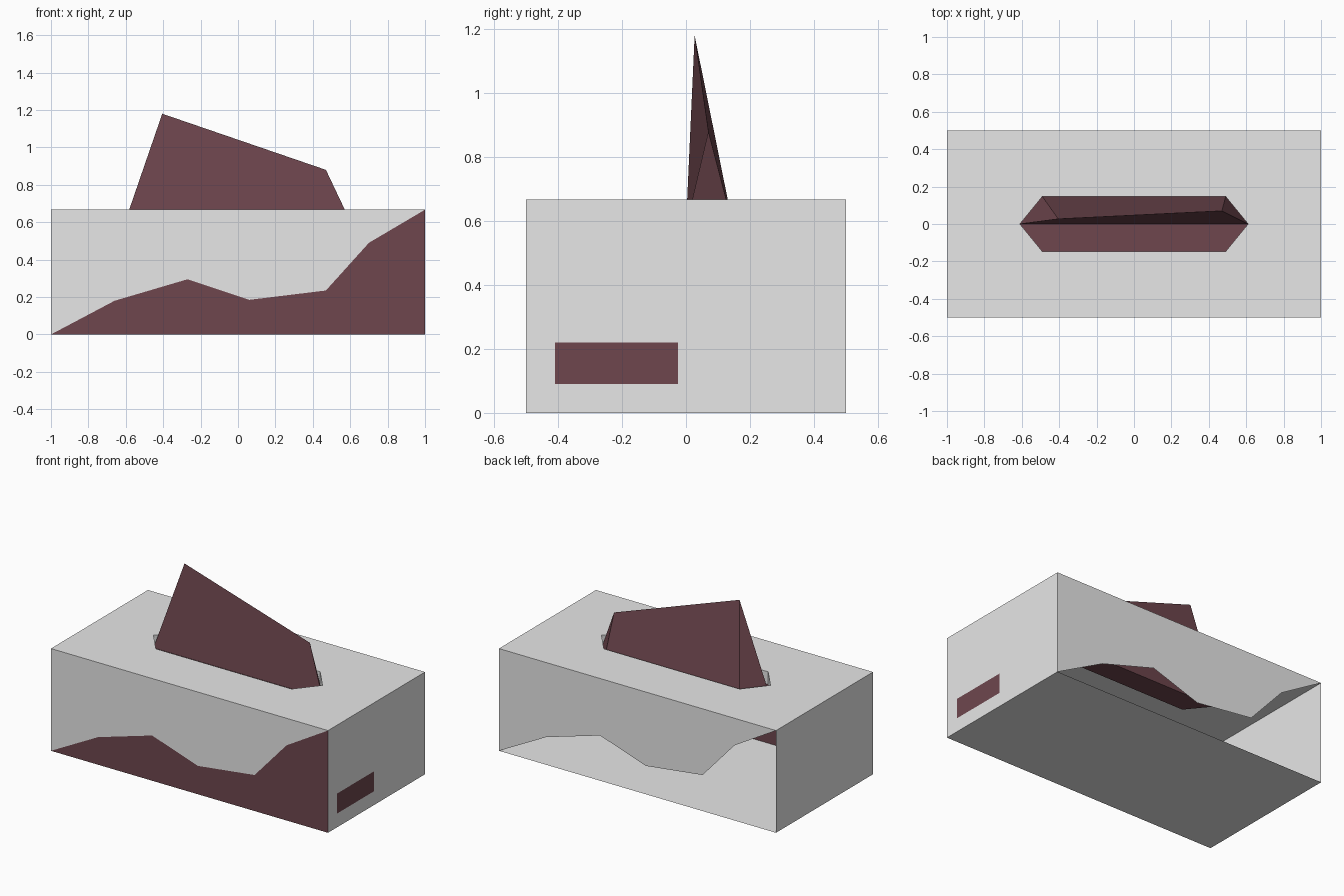
import bpy

cube = bpy.data.objects.get("Cube")
if cube:
    bpy.data.objects.remove(cube, do_unlink=True)


def material(name, color):
    mat = bpy.data.materials.new(name)
    mat.use_nodes = True
    mat.diffuse_color = color
    mat.node_tree.nodes["Principled BSDF"].inputs["Base Color"].default_value = color
    return mat


GREY = material("pale grey card", (0.8, 0.8, 0.8, 1))
MAROON = material("dusky maroon", (0.156, 0.062, 0.076, 1))


def part(name, verts, faces, *mats):
    mesh = bpy.data.meshes.new(name)
    mesh.from_pydata(verts, [], faces)
    for mat in mats:
        mesh.materials.append(mat)
    mesh.update()
    obj = bpy.data.objects.new(name, mesh)
    bpy.context.collection.objects.link(obj)
    return obj


def panel(name, verts, mat):
    return part(name, verts, [range(len(verts))], mat)


W, D, H = 1.0, 0.5, 0.667            # half width, half depth, height
TIP, SHOULDER, SLOT = 0.61, 0.49, 0.147
TRAY = 0.585                         # level of the recessed tray

# Wavy line dividing the front panel
wave = [(-W, 0), (-0.66, 0.18), (-0.27, 0.295), (0.06, 0.185),
        (0.47, 0.235), (0.7, 0.49), (W, H)]
panel("front_lower_panel", [(W, -D, 0)] + [(x, -D, z) for x, z in wave[::-1]], MAROON)
upper = wave + [(-W, H)]
panel("front_upper_panel", [(x, -D, z) for x, z in upper], GREY)
# Back panel is the same cut turned half round, open below the wave
panel("back_upper_panel", [(-x, D, z) for x, z in upper], GREY)

# Base and plain end
panel("base", [(-W, D, 0), (W, D, 0), (W, -D, 0), (-W, -D, 0)], GREY)
panel("right_end", [(-W, D, 0), (-W, -D, 0), (-W, -D, H), (-W, D, H)], GREY)

# Other end, with a coloured rectangle as the middle cell of a grid
ys, zs = (-D, -0.41, -0.025, D), (0, 0.09, 0.22, H)
end = part("left_end", [(W, y, z) for z in zs for y in ys],
           [(i + 4 * j, i + 1 + 4 * j, i + 5 + 4 * j, i + 4 + 4 * j)
            for j in range(3) for i in range(3)], GREY, MAROON)
end.data.polygons[4].material_index = 1

# Top, in two halves around the six-sided slot
half = [(-W, -D), (W, -D), (W, 0), (TIP, 0), (SHOULDER, -SLOT),
        (-SHOULDER, -SLOT), (-TIP, 0), (-W, 0)]
for name, s in (("top_front", 1), ("top_back", -1)):
    panel(name, [(s * x, s * y, H) for x, y in half], GREY)

# Slot walls going down to the tray
ring = [(-TIP, 0), (-SHOULDER, -SLOT), (SHOULDER, -SLOT),
        (TIP, 0), (SHOULDER, SLOT), (-SHOULDER, SLOT)]
part("slot_walls", [(x, y, z) for z in (TRAY, H) for x, y in ring],
     [((i + 1) % 6, i, i + 6, (i + 1) % 6 + 6) for i in range(6)], GREY)

# Tray across the front half of the slot
panel("slot_tray", [(x, y, TRAY) for x, y in ring[:4]], MAROON)

# Tissue: hollow folded sheet rising from the back half of the slot
base = [(x, y, TRAY) for x, y in (ring[0], ring[3], ring[4], ring[5])]
part("tissue", base + [(-0.405, 0.027, 1.18), (0.47, 0.07, 0.88)],
     [(0, 1, 5, 4), (1, 2, 5), (2, 3, 4, 5), (3, 0, 4)], MAROON)
